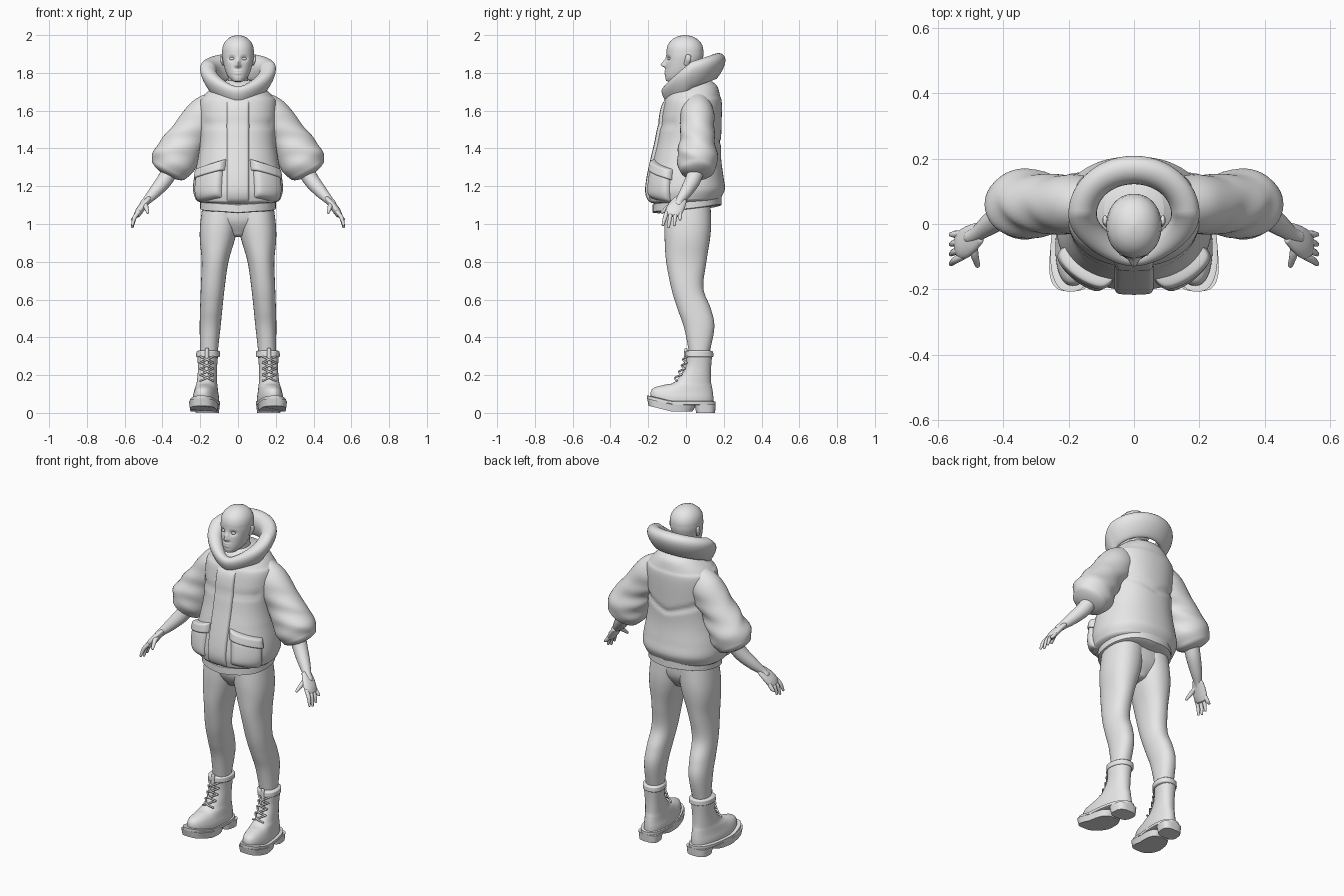
import bpy, bmesh, math
from mathutils import Vector
from mathutils.bvhtree import BVHTree

if "Cube" in bpy.data.objects:
    bpy.data.objects.remove(bpy.data.objects["Cube"])

GREY = (.8, .8, .8, 1)
clay = bpy.data.materials.new("pale grey")
clay.use_nodes = True
clay.diffuse_color = GREY
clay.node_tree.nodes["Principled BSDF"].inputs["Base Color"].default_value = GREY


def skin(name, rings, closed=True, loop=False, mirror=False, shape=None):
    """Join rows of points into a smooth surface."""
    bm = bmesh.new()
    rows = [[bm.verts.new(shape(point) if shape else point) for point in ring] for ring in rings]
    count = len(rows[0])
    for index in range(len(rows) if loop else len(rows) - 1):
        low, high = rows[index], rows[(index + 1) % len(rows)]
        for here in range(count if closed else count - 1):
            there = (here + 1) % count
            bm.faces.new((low[here], low[there], high[there], high[here]))
    if closed and not loop:
        bm.faces.new(rows[0])
        bm.faces.new(rows[-1])
    bmesh.ops.recalc_face_normals(bm, faces=bm.faces)
    mesh = bpy.data.meshes.new(name)
    bm.to_mesh(mesh)
    bm.free()
    mesh.materials.append(clay)
    part = bpy.data.objects.new(name, mesh)
    bpy.context.collection.objects.link(part)
    if mirror:
        part.modifiers.new("Mirror", 'MIRROR')
    bpy.ops.object.select_all(action='DESELECT')
    part.select_set(True)
    bpy.context.view_layer.objects.active = part
    bpy.ops.object.shade_smooth_by_angle(angle=math.radians(60))
    return part


def spline(keys, steps):
    """Smooth interpolation through key tuples."""
    result = []
    last = len(keys) - 1
    for index in range(last):
        before, start, end, after = (Vector(keys[min(max(index + offset, 0), last)])
                                     for offset in (-1, 0, 1, 2))
        for step in range(steps):
            t = step / steps
            bend_in = (end - before) * t * (1 - t) ** 2 / 2
            bend_out = (after - start) * t * t * (t - 1) / 2
            ease = t * t * (3 - 2 * t)
            result.append(start.lerp(end, ease) + bend_in + bend_out)
    return result + [Vector(keys[-1])]


def oval(count, power=2):
    for index in range(count):
        angle = math.tau * index / count
        yield [math.copysign(abs(value) ** (2 / power), value)
               for value in (math.cos(angle), math.sin(angle))]


def dome(steps=5):
    """Shrinking sizes and growing heights of a rounded end."""
    for step in range(1, steps + 1):
        angle = math.pi / 2 * step / (steps + .1)
        yield math.cos(angle), math.sin(angle)


def stack(name, keys, x=0, bottom=0, top=0, count=40, steps=6, power=2.2, **options):
    """Level rings; each key is height, half width, front and back."""
    rows = [(*key, 1) for key in spline(keys, steps)]
    first, final = rows[0], rows[-1]
    if bottom:
        rows = [(first[0] - bottom * rise, *first[1:4], size) for size, rise in dome()][::-1] + rows
    if top:
        rows += [(final[0] + top * rise, *final[1:4], size) for size, rise in dome()]
    rings = [[Vector((x + wide * size * c, (front + back) / 2 + (back - front) / 2 * size * s, z))
              for c, s in oval(count, power)]
             for z, wide, front, back, size in rows]
    return skin(name, rings, **options)


def limb(name, keys, depth=1, tip=1, count=20, steps=6, **options):
    """Round-ended tube; each key is a point and a radius."""
    path = spline(keys, steps)
    points = [key.to_3d() for key in path]
    first = (points[0] - points[1]).normalized()
    final = (points[-1] - points[-2]).normalized()
    rows = [(points[0] + first * path[0].w * tip * rise, -first, path[0].w * size)
            for size, rise in dome()][::-1]
    for index, point in enumerate(points):
        ahead = points[min(index + 1, len(points) - 1)] - points[max(index - 1, 0)]
        rows.append((point, ahead.normalized(), path[index].w))
    rows += [(points[-1] + final * path[-1].w * tip * rise, final, path[-1].w * size)
             for size, rise in dome()]
    rings = []
    for point, ahead, radius in rows:
        deep = Vector((0, 1, 0))
        deep = (deep - ahead * deep.dot(ahead)).normalized()
        across = deep.cross(ahead)
        rings.append([point + (across * c + deep * s * depth) * radius for c, s in oval(count)])
    return skin(name, rings, mirror=True, **options)


def bump(value, centre, width):
    return math.exp(-((value - centre) / width) ** 2)


# Head with sculpted brow, nose and mouth
def face(point):
    if point.y < 0:
        side = abs(point.x)
        nose = bump(point.z, 1.842, .012 if point.z < 1.842 else .025)
        lips = bump(point.z, 1.81, .005) + bump(point.z, 1.797, .006)
        point.y += min(1, -point.y / .06) * (
            .012 * bump(side, .033, .017) * bump(point.z, 1.876, .013)
            - .027 * bump(side, 0, .01) * nose
            - .008 * bump(side, .012, .007) * bump(point.z, 1.838, .007)
            - .005 * bump(side, 0, .022) * lips)
    return point


stack("head", [(1.76, .033, -.106, -.02), (1.78, .053, -.11, .04), (1.82, .07, -.108, .07),
               (1.88, .083, -.105, .09), (1.92, .084, -.103, .092)],
      bottom=.008, top=.08, count=112, steps=10, power=2.1, shape=face)
stack("neck", [(1.6, .06, -.05, .09), (1.8, .052, -.05, .075)])
limb("eyes", [(.028, -.091, 1.875, .007), (.038, -.09, 1.875, .007)], steps=2)
limb("ears", [(.08, 0, 1.845, .006), (.088, .01, 1.87, .008), (.088, .012, 1.89, .007)], depth=2)


# Jacket body with pinched seams, level in front and pointed behind
def seams(point):
    level = 1.53 if point.y < 0 else 1.43 + abs(point.x) / 3
    pinch = 1 - .05 * bump(point.z, level, .014)
    lean = .05 * point.y * max(0, 1 - (point.z - 1.1) * 5)
    return Vector((point.x * (pinch if abs(point.x) < .18 else 1), point.y * pinch, point.z + lean))


body = stack("jacket_body", [
    (1.13, .225, -.194, .185), (1.18, .238, -.203, .206), (1.25, .232, -.195, .198),
    (1.35, .212, -.173, .186), (1.45, .2, -.15, .186), (1.63, .205, -.118, .19),
    (1.68, .18, -.1, .18), (1.73, .13, -.075, .165), (1.76, .09, -.04, .13)],
    bottom=.03, count=72, steps=10, shape=seams)


def tilt(point):
    return point + Vector((0, 0, .11 * point.y + .005 * math.sin(15 * abs(point.x))))


stack("jacket_hem", [(1.08, .2, -.177, .188), (1.12, .2, -.177, .188)],
      bottom=.013, top=.013, count=64, shape=tilt)

# Raised panels that follow the jacket body
tree = BVHTree.FromPolygons([vert.co for vert in body.data.vertices],
                            [face.vertices for face in body.data.polygons])


def panel(name, start, end, low, high, puff, slope=0, radial=True, edge=8, count=28):
    """Grid cast onto the jacket; start and end are angles if radial, else x."""
    # Points crowd the borders so that the raised edge is crisp
    spread = [(1 - math.cos(math.pi * step / count)) / 2 for step in range(count + 1)]
    rows = []
    for t in spread:
        row = []
        for s in spread:
            u = start + (end - start) * s
            z = low + (high - low) * t - slope * s
            way = Vector((math.sin(u), -math.cos(u), 0)) if radial else Vector((0, -1, 0))
            hit = tree.ray_cast(Vector((0 if radial else u, 0, z)), way)[0]
            rise = puff * (1 - abs(2 * s - 1) ** edge) * (1 - abs(2 * t - 1) ** edge)
            row.append(hit + way * (rise - .002))
        rows.append(row)
    skin(name, rows, closed=False, mirror=radial)


panel("zip_placket", -.06, .06, 1.11, 1.66, .016, radial=False, edge=14)
panel("pocket_bags", .42, 1.2, 1.14, 1.31, .026, slope=.03)
panel("pocket_flaps", .36, 1.25, 1.285, 1.345, .034, slope=.055)

# Tall tilted collar: a teardrop section swept round the neck to a point in front
rings = []
for s, c in oval(80):
    front = max(0, -c)
    centre = Vector((.142 * s * (1 - .4 * front ** 2), .03 + .12 * c,
                     1.81 + (.115 if front else .045) * c))
    size = 1 - front ** 2 / 3
    ring = []
    for wide, tall in oval(32):
        out = .012 + .04 * wide * (1 + .4 * tall) + .01 * tall
        ring.append(centre + Vector((s * out, c * out, .07 * tall - .02)) * size)
    rings.append(ring)
skin("collar", rings, loop=True)


# Puffy sleeves with soft folds
def puckers(point):
    fold = .004 * math.sin(60 * point.z + 25 * point.y) * bump(point.z, 1.42, .14)
    return point + Vector((fold, -fold, 0))


limb("sleeves", [(.1, .06, 1.64, .075), (.175, .06, 1.575, .1), (.25, .06, 1.48, .1),
                 (.305, .06, 1.395, .112), (.34, .06, 1.335, .12), (.365, .06, 1.29, .103)],
     depth=.9, tip=.35, count=40, steps=8, shape=puckers)

# Forearms, hands and fingers
limb("forearms", [(.35, .06, 1.3, .044), (.39, .035, 1.23, .041), (.44, 0, 1.17, .033),
                  (.48, -.03, 1.127, .023), (.5, -.04, 1.105, .021)])
limb("palms", [(.475, -.028, 1.13, .015), (.5, -.046, 1.1, .019), (.522, -.062, 1.07, .02),
               (.535, -.066, 1.048, .017)], depth=2.3, tip=.6)
for index, finger in enumerate(("index", "middle", "ring", "little")):
    knuckle = -.1 + .023 * index
    end = -.122 + .03 * index
    drop = .985 + .01 * (index - 1) ** 2
    limb(finger + "_fingers", [(.525, knuckle, 1.065, .011),
                               (.547, (knuckle + end) / 2, 1.035, .011),
                               (.559, end, drop, .007)], count=12)
limb("thumbs", [(.492, -.05, 1.11, .015), (.488, -.09, 1.093, .013), (.478, -.126, 1.062, .008)],
     count=12)


# Trousers, the legs spreading towards the feet
def spread_legs(point):
    return point + Vector((.16 - .06 * point.z ** 2, 0, 0))


stack("trouser_legs", [
    (1.1, .1, -.11, .13), (1, .1, -.115, .133), (.92, .093, -.113, .127), (.8, .071, -.105, .108),
    (.66, .063, -.078, .092), (.55, .059, -.045, .132), (.45, .055, -.01, .15),
    (.3, .045, .02, .12)], mirror=True, shape=spread_legs)
stack("trouser_seat", [(.95, .06, -.07, .08), (1.02, .17, -.108, .12), (1.12, .19, -.11, .125)],
      bottom=.02)


# Boots with toes turned out and lifted
def toe(point):
    lift = max(0, -.08 - point.y) / 4 if point.z < .15 else 0
    return point + Vector((-point.y / 10, 0, lift))


def boot(name, keys, **options):
    stack(name, keys, mirror=True, shape=toe, **options)


boot("boot_uppers", [
    (.045, .066, -.186, .145), (.08, .067, -.188, .145), (.11, .062, -.17, .142),
    (.14, .057, -.115, .137), (.17, .052, -.052, .132), (.24, .05, -.003, .133),
    (.32, .056, .002, .14)], x=.168)
boot("boot_cuffs", [(.3, .063, -.004, .145), (.324, .062, -.003, .144)], x=.165,
     bottom=.01, top=.01)
boot("boot_welts", [(.045, .076, -.207, .157), (.06, .076, -.207, .157)], x=.173,
     bottom=.006, top=.006, power=2.5)
boot("front_soles", [(.008, .07, -.198, .035), (.045, .075, -.206, .055)], x=.173, power=3)
boot("boot_heels", [(0, .06, .054, .154), (.045, .066, .045, .157)], x=.173, power=3)

# Tongue and crossed laces
limb("boot_tongues", [(.168, -.03, .18, .012), (.167, -.004, .23, .012), (.164, 0, .335, .01)],
     depth=.9)
for row in range(4):
    low, high = (-.005 - .055 * (1 - step / 4) ** 2 for step in (row, row + 1))
    z = .17 + .032 * row
    for side in (-.034, .034):
        limb("boot_laces", [(.165 - side, low + .012, z, .005),
                            (.165, (low + high) / 2 - .01, z + .016, .005),
                            (.165 + side, high + .012, z + .032, .005)], count=8, steps=4)
